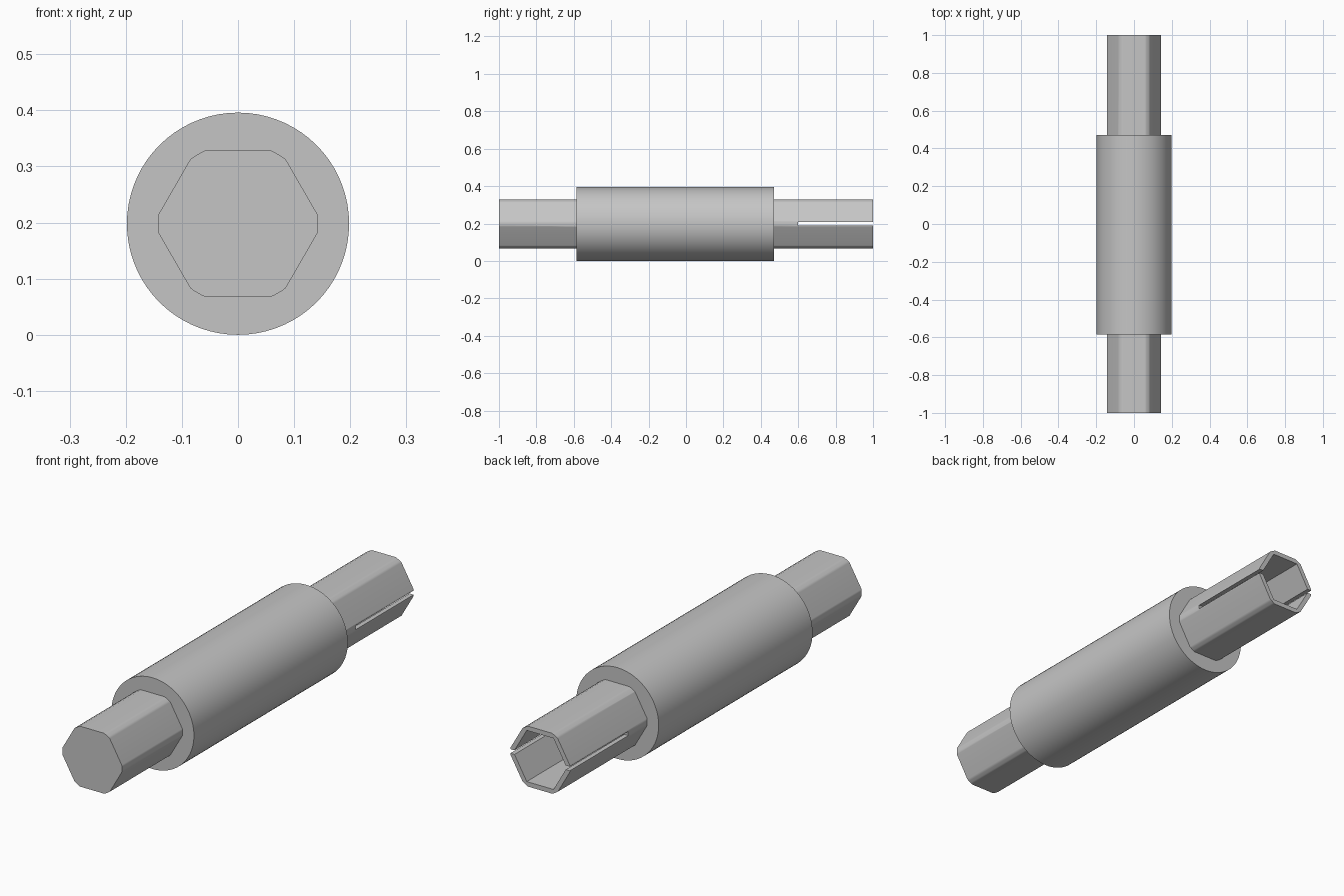
import bpy
import bmesh
from math import cos, sin, radians, degrees, acos, pi, sqrt

cube = bpy.data.objects.get("Cube")
if cube:
    bpy.data.objects.remove(cube, do_unlink=True)

AXIS_Z = 0.198        # height of the shaft axis, also the sleeve radius
APOTHEM = 0.131       # half the width across the hexagon flats
CORNER_R = 0.143      # turned radius on the hexagon corners
SOCKET_APOTHEM = 0.111
SLOT_START = 0.6
SLOT_WIDTH = 0.018

metal = bpy.data.materials.new("light grey metal")
metal.use_nodes = True
metal.diffuse_color = (0.56, 0.56, 0.56, 1)
metal.node_tree.nodes["Principled BSDF"].inputs["Base Color"].default_value = (0.56, 0.56, 0.56, 1)


def prism(name, outline, y0, y1):
    """Extrude an (x, z) outline along y."""
    bm = bmesh.new()
    front = bm.faces.new([bm.verts.new((x, y0, AXIS_Z + z)) for x, z in outline])
    new = bmesh.ops.extrude_face_region(bm, geom=[front], use_keep_orig=True)["geom"]
    bmesh.ops.translate(bm, vec=(0, y1 - y0, 0),
                        verts=[v for v in new if isinstance(v, bmesh.types.BMVert)])
    bmesh.ops.recalc_face_normals(bm, faces=bm.faces)
    mesh = bpy.data.meshes.new(name)
    bm.to_mesh(mesh)
    bm.free()
    mesh.materials.append(metal)
    obj = bpy.data.objects.new(name, mesh)
    bpy.context.collection.objects.link(obj)
    return obj


def polygon(radius, sides):
    return [(radius * cos(2 * pi * i / sides), radius * sin(2 * pi * i / sides))
            for i in range(sides)]


def rounded_hexagon():
    """Hexagon with points at the sides, its corners cut by a circle."""
    half = 30 - degrees(acos(APOTHEM / CORNER_R))
    angles = [radians(60 * i + half * t) for i in range(6) for t in (-1, -0.33, 0.33, 1)]
    return [(CORNER_R * cos(a), CORNER_R * sin(a)) for a in angles]


def combine(target, other, operation):
    """Apply a boolean and discard the helper."""
    mod = target.modifiers.new(operation, 'BOOLEAN')
    mod.object, mod.operation, mod.solver = other, operation, 'EXACT'
    graph = bpy.context.evaluated_depsgraph_get()
    result = bpy.data.meshes.new_from_object(target.evaluated_get(graph))
    target.modifiers.clear()
    target.data = result
    bpy.data.objects.remove(other, do_unlink=True)


# Hexagonal shaft running through the round sleeve
shaft = prism("hex_shaft_with_sleeve", rounded_hexagon(), -1, 1)
combine(shaft, prism("sleeve", polygon(AXIS_Z, 72), -0.585, 0.47), 'UNION')

# Hexagonal socket in the rear end
socket = prism("socket_cutter", polygon(SOCKET_APOTHEM * 2 / sqrt(3), 6), SLOT_START, 1.1)
combine(shaft, socket, 'DIFFERENCE')

# Slot through both side corners of the socket wall
w, h = 0.3, SLOT_WIDTH / 2
slot = prism("slot_cutter", [(-w, -h), (w, -h), (w, h), (-w, h)], SLOT_START, 1.1)
combine(shaft, slot, 'DIFFERENCE')

# Smooth sides, crisp rims
bpy.ops.object.select_all(action='DESELECT')
shaft.select_set(True)
bpy.context.view_layer.objects.active = shaft
bpy.ops.object.shade_smooth_by_angle(angle=radians(30))
normals = shaft.modifiers.new("flat_face_normals", 'WEIGHTED_NORMAL')
normals.keep_sharp = True
